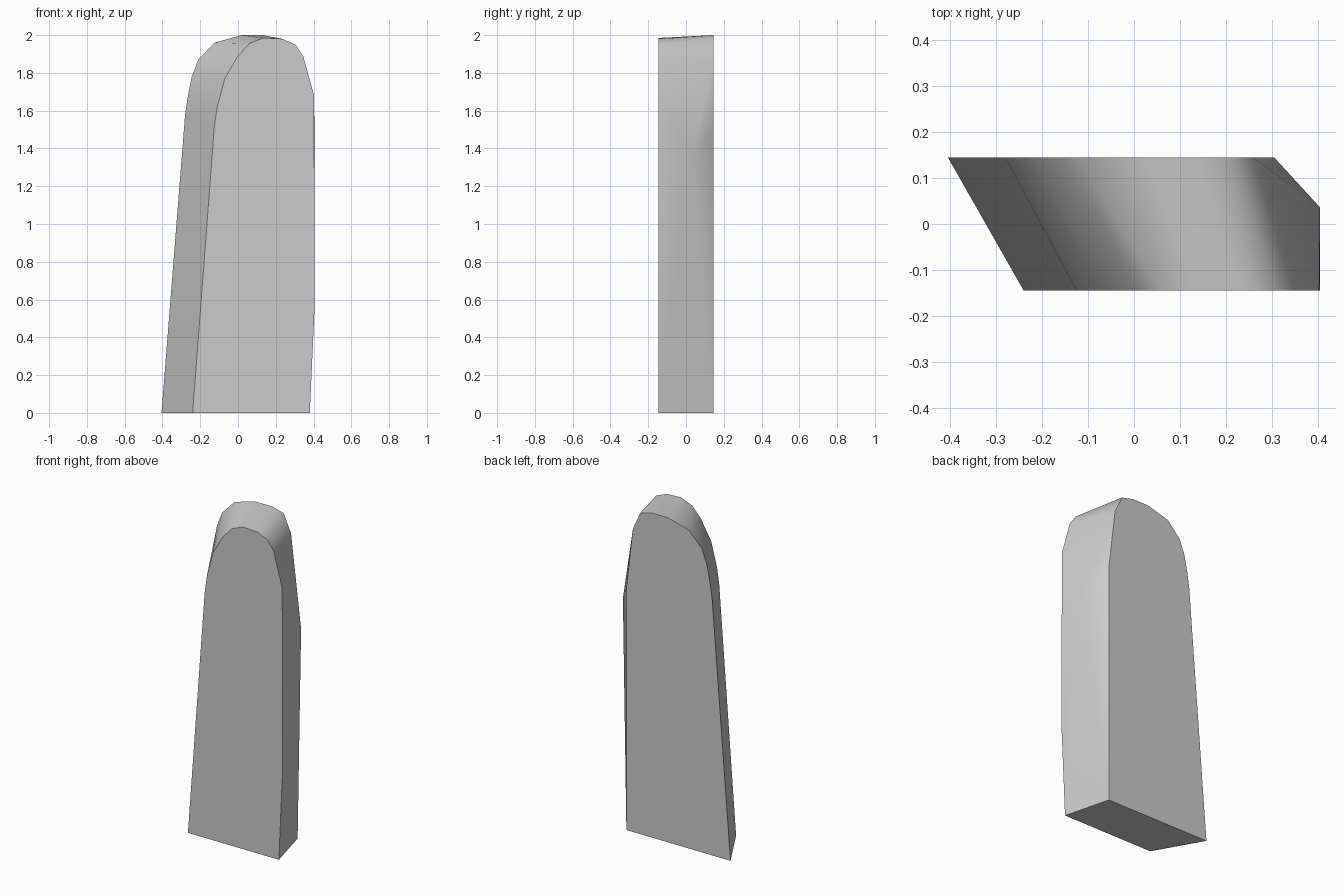
import bpy
import bmesh
import math

cube = bpy.data.objects.get("Cube")
if cube:
    bpy.data.objects.remove(cube, do_unlink=True)

grey = bpy.data.materials.new("plain_grey")
grey.use_nodes = True
colour = (0.6, 0.6, 0.6, 1)
grey.diffuse_color = colour
grey.node_tree.nodes["Principled BSDF"].inputs["Base Color"].default_value = colour

DEPTH = 0.145

# Matching outlines (x, z) from the lower left edge over the rounded top
front_outline = [(-.24, 0), (-.125, 1.52), (-.11, 1.62), (-.07, 1.77), (0, 1.89),
                 (.06, 1.955), (.135, 1.985), (.235, 1.98), (.305, 1.95), (.345, 1.89)]
back_outline = [(-.405, 0), (-.28, 1.58), (-.265, 1.68), (-.245, 1.78), (-.21, 1.87),
                (-.125, 1.96), (.02, 2), (.13, 2), (.21, 1.98), (.26, 1.87)]
# Right edges, running down to the base
front_edge = [(.403, 1.68), (.405, .55), (.38, 0)]
back_edge = [(.305, 1.49), (.305, 0)]

bm = bmesh.new()


def add_points(outline, y):
    return [bm.verts.new((x, y, z)) for x, z in outline]


front = add_points(front_outline, -DEPTH)
back = add_points(back_outline, DEPTH)
f_top, f_mid, f_base = add_points(front_edge, -DEPTH)
b_top, b_base = add_points(back_edge, DEPTH)
peak = bm.verts.new((.405, .036, 1.36))

# Band over the left side and rounded top
for i in range(len(front) - 1):
    bm.faces.new((front[i], front[i + 1], back[i + 1], back[i]))

# Right side, bevelled at the back around one peak
rim = [back[-1], front[-1], f_top, f_mid, f_base, b_base, b_top]
bm.faces.new((back[-1], front[-1], f_top))
ring = [back[-1], f_top, f_mid, f_base, b_base, b_top]
for a, b in zip(ring, ring[1:] + ring[:1]):
    bm.faces.new((a, b, peak))

# Flat front, back and base
bm.faces.new(front + [f_top, f_mid, f_base])
bm.faces.new(back + [b_top, b_base])
bm.faces.new((front[0], f_base, b_base, back[0]))
bmesh.ops.recalc_face_normals(bm, faces=bm.faces[:])

mesh = bpy.data.meshes.new("rounded_slab")
bm.to_mesh(mesh)
bm.free()
mesh.materials.append(grey)
slab = bpy.data.objects.new("rounded_slab", mesh)
bpy.context.collection.objects.link(slab)

# Smooth the rounded band, keep the outline edges crisp
bpy.ops.object.select_all(action="DESELECT")
slab.select_set(True)
bpy.context.view_layer.objects.active = slab
bpy.ops.object.shade_smooth_by_angle(angle=math.radians(46))
